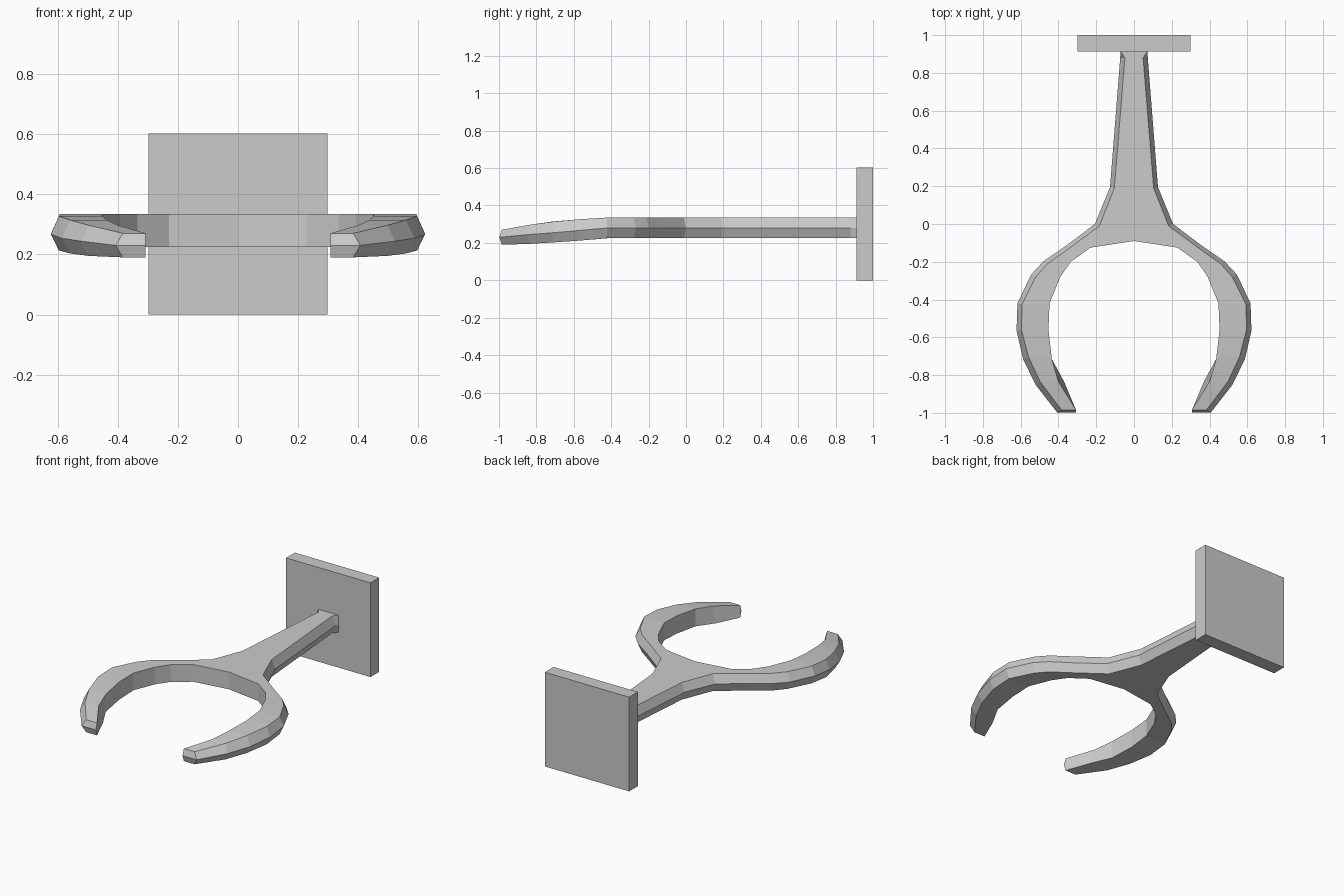
import bpy, bmesh

if "Cube" in bpy.data.objects:
    bpy.data.objects.remove(bpy.data.objects["Cube"])

def finish(bm, name):
    bmesh.ops.remove_doubles(bm, verts=bm.verts, dist=0.0005)
    bmesh.ops.recalc_face_normals(bm, faces=bm.faces)
    me = bpy.data.meshes.new(name)
    bm.to_mesh(me)
    bm.free()
    ob = bpy.data.objects.new(name, me)
    bpy.context.collection.objects.link(ob)
    return ob

# Square wall plate
bm = bmesh.new()
bmesh.ops.create_cube(bm, size=1)
for v in bm.verts:
    v.co = (v.co.x * 0.596, 0.956 + v.co.y * 0.088, 0.301 + v.co.z * 0.602)
finish(bm, "wall_plate")

# Stations from the plate to the arm tip:
# inner edge xy, outer top edge xy, outer ridge xy
plan = [
    ((0, .912), (.07, .912), (.072, .912)),
    ((0, .88), (.048, .88), (.073, .88)),
    ((0, .19), (.104, .19), (.127, .195)),
    ((0, -.09), (.183, -.01), (.207, 0)),
    ((.23, -.125), (.345, -.13), (.36, -.115)),
    ((.335, -.2), (.46, -.212), (.48, -.198)),
    ((.39, -.28), (.52, -.28), (.545, -.268)),
    ((.447, -.42), (.592, -.425), (.617, -.42)),
    ((.453, -.56), (.596, -.56), (.622, -.565)),
    ((.435, -.715), (.558, -.705), (.587, -.715)),
    ((.40, -.835), (.497, -.835), (.522, -.85)),
    ((.307, -.985), (.383, -.985), (.407, -.998)),
]
# Top, ridge and bottom heights; the arms droop toward the tips
flat = (.335, .28, .225)
droop = [(.327, .267, .213), (.314, .254, .203), (.297, .244, .195), (.27, .23, .19)]
heights = [flat] * 8 + droop

# Forked holder: stem and two curved arms with a ridged outer edge
bm = bmesh.new()
for s in (1, -1):
    rings = []
    for i, ((inn, top, ridge), (zt, zm, zb)) in enumerate(zip(plan, heights)):
        low = inn[0] - (.03 if i == 10 else 0)
        pts = [(*inn, zt), (*top, zt), (*ridge, zm), (*top, zb), (low, inn[1], zb)]
        rings.append([bm.verts.new((s * x, y, z)) for x, y, z in pts])
    for i, (a, b) in enumerate(zip(rings, rings[1:])):
        for k in range(5 if i >= 3 else 4):
            n = (k + 1) % 5
            bm.faces.new((a[k], a[n], b[n], b[k]))
    bm.faces.new(rings[0])
    # Tip cap: upper and lower faces meet at a forward crease
    t = rings[-1]
    m = bm.verts.new((s * .307, -.998, .23))
    bm.faces.new((t[0], t[1], t[2], m))
    bm.faces.new((m, t[2], t[3], t[4]))
    bm.faces.new((t[0], m, t[4]))
finish(bm, "forked_holder")
